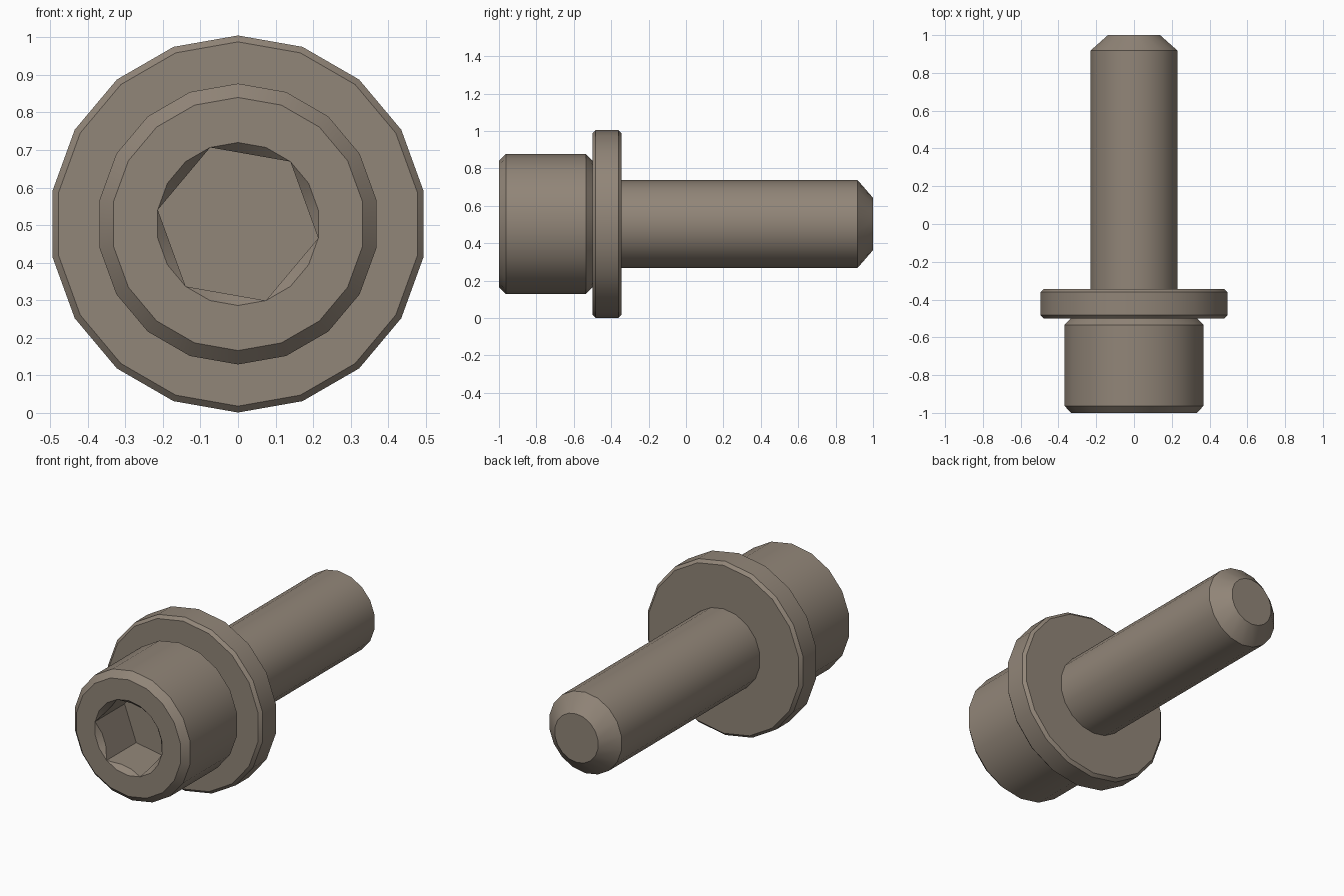
import bpy, bmesh, math

if "Cube" in bpy.data.objects:
    bpy.data.objects.remove(bpy.data.objects["Cube"])

N = 18            # sides of every round part
CZ = 0.503        # height of the bolt axis
HEX_R = 0.217     # socket corner radius

steel = bpy.data.materials.new("warm grey metal")
steel.diffuse_color = (0.285, 0.236, 0.188, 1)
steel.use_nodes = True
steel.node_tree.nodes["Principled BSDF"].inputs["Base Color"].default_value = steel.diffuse_color


def circle(r, y):
    """Ring of N points round the y axis, first point straight up."""
    return [(r * math.cos(a), y, CZ + r * math.sin(a))
            for a in (math.pi / 2 + 2 * math.pi * k / N for k in range(N))]


def hexagon(y, dip=0.0):
    """Ring of N points lying on the socket hexagon; points between corners sink by dip."""
    pts = []
    apothem = HEX_R * math.cos(math.pi / 6)
    for k in range(N):
        corner = k % 3 == 1
        r = HEX_R if corner else apothem / math.cos(math.radians(10))
        x, _, z = circle(r, 0)[k]
        pts.append((x, y if corner else y + dip, z))
    return pts


def loft(name, rings):
    """Skin a list of rings and cap both ends."""
    bm = bmesh.new()
    vs = [[bm.verts.new(p) for p in ring] for ring in rings]
    for a, b in zip(vs, vs[1:]):
        for i in range(N):
            j = (i + 1) % N
            bm.faces.new((a[i], a[j], b[j], b[i]))
    bm.faces.new(vs[0])
    bm.faces.new(vs[-1])
    bmesh.ops.remove_doubles(bm, verts=bm.verts, dist=1e-5)
    bmesh.ops.recalc_face_normals(bm, faces=bm.faces)
    me = bpy.data.meshes.new(name)
    bm.to_mesh(me)
    bm.free()
    me.materials.append(steel)
    ob = bpy.data.objects.new(name, me)
    bpy.context.collection.objects.link(ob)
    bpy.ops.object.select_all(action='DESELECT')
    ob.select_set(True)
    bpy.context.view_layer.objects.active = ob
    bpy.ops.object.shade_smooth_by_angle(angle=math.radians(30))
    return ob


# Head: socket floor, hex walls, countersunk rim, front face, chamfered barrel
loft("head", [hexagon(-0.73), hexagon(-1.0, 0.028), circle(HEX_R, -1.0)] +
     [circle(r, y) for r, y in ((0.337, -1.0), (0.374, -0.963),
                                (0.374, -0.535), (0.337, -0.498))])

# Washer with small chamfers on both faces
loft("washer", [circle(r, y) for r, y in ((0.485, -0.5), (0.502, -0.483),
                                          (0.502, -0.361), (0.485, -0.344))])

# Plain shaft with a tapered tip
loft("shaft", [circle(r, y) for r, y in ((0.234, -0.5), (0.234, 0.918), (0.14, 1.0))])
